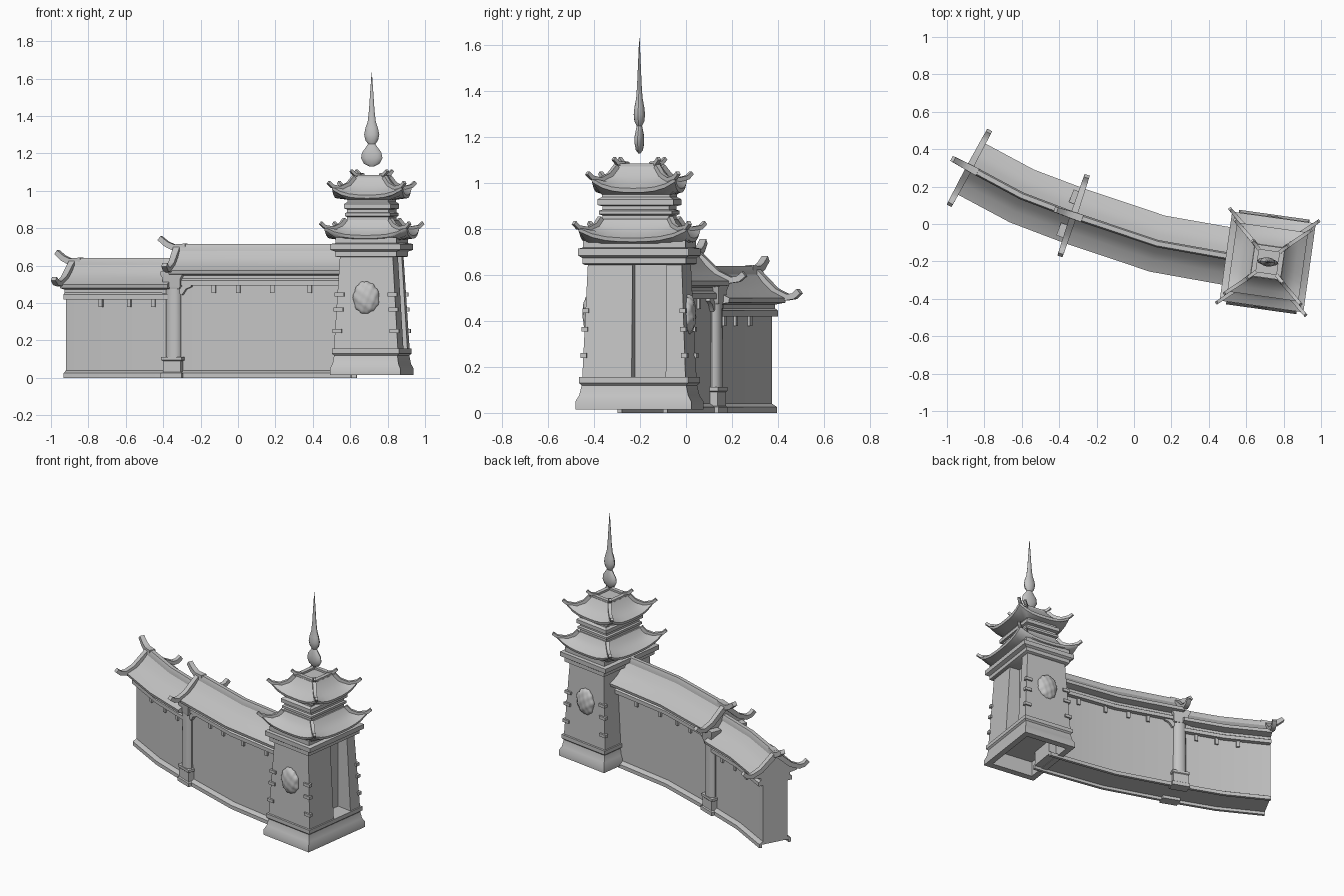
import bpy, bmesh, math
from mathutils import Vector, Matrix

if "Cube" in bpy.data.objects:
    bpy.data.objects.remove(bpy.data.objects["Cube"])

stone = bpy.data.materials.new("plain_grey")
stone.use_nodes = True
GREY = (0.55, 0.55, 0.55, 1)
stone.diffuse_color = GREY
stone.node_tree.nodes["Principled BSDF"].inputs["Base Color"].default_value = GREY

TOWER = Matrix.Translation((0.715, -0.203, 0)) @ Matrix.Rotation(math.radians(-8), 4, "Z")
UP = Vector((0, 0, 1))
made = []


def finish(name, bm, matrix=None):
    bmesh.ops.recalc_face_normals(bm, faces=bm.faces)
    me = bpy.data.meshes.new(name)
    bm.to_mesh(me)
    bm.free()
    if matrix:
        me.transform(matrix)
    me.materials.append(stone)
    ob = bpy.data.objects.new(name, me)
    bpy.context.collection.objects.link(ob)
    made.append(ob)
    return ob


def skin(name, rings, matrix=None):
    """Bridge equal rings of points and cap both ends."""
    bm = bmesh.new()
    loops = [[bm.verts.new(p) for p in ring] for ring in rings]
    n = len(loops[0])
    for a, b in zip(loops, loops[1:]):
        for i in range(n):
            j = (i + 1) % n
            bm.faces.new((a[i], a[j], b[j], b[i]))
    bm.faces.new(loops[0])
    bm.faces.new(loops[-1])
    return finish(name, bm, matrix)


def rect(hx, hy, z, lift=0, n=1):
    """Rectangular ring whose corners may sweep upward."""
    corners = [(-hx, -hy), (hx, -hy), (hx, hy), (-hx, hy)]
    pts = []
    for k in range(4):
        a, b = Vector(corners[k]), Vector(corners[(k + 1) % 4])
        for i in range(n):
            p = a.lerp(b, i / n)
            pts.append((p.x, p.y, z + lift * abs(2 * i / n - 1) ** 3))
    return pts


def oval(rx, ry, z, n=12):
    return [(rx * math.cos(math.tau * i / n), ry * math.sin(math.tau * i / n), z) for i in range(n)]


def box(name, centre, size, matrix=None):
    c = Vector(centre)
    rings = [[c + Vector(p) for p in rect(size[0] / 2, size[1] / 2, s * size[2] / 2)] for s in (-1, 1)]
    return skin(name, rings, matrix)


def rail(name, pts, w, h, matrix=None, taper=1.0):
    """Square beam along a list of points."""
    pts = [Vector(p) for p in pts]
    side = (pts[-1] - pts[0]).cross(UP).normalized()
    rings = []
    for i, p in enumerate(pts):
        t = (pts[min(i + 1, len(pts) - 1)] - pts[max(i - 1, 0)]).normalized()
        k = 1 + (taper - 1) * i / (len(pts) - 1)
        s, u = side * w * k, side.cross(t) * h * k
        rings.append([p + s + u, p - s + u, p - s - u, p + s - u])
    return skin(name, rings, matrix)


# ---------- curved wall ----------
LOW = [Vector(p) for p in ((-0.88, 0.30, 0), (-0.60, 0.15, 0), (-0.323, 0.045, 0))]
HIGH = [LOW[-1]] + [Vector(p) for p in ((0.125, -0.105, 0), (0.49, -0.17, 0), (0.62, -0.19, 0))]


def frame(path, i):
    t = (path[min(i + 1, len(path) - 1)] - path[max(i - 1, 0)]).normalized()
    return t, UP.cross(t)


def sweep(name, path, half, dz=0.0):
    outline = half + [(-s, z) for s, z in reversed(half)]
    return skin(name, [[p + frame(path, i)[1] * s + UP * (z + dz) for s, z in outline]
                       for i, p in enumerate(path)])


def on_path(path, x):
    for a, b in zip(path, path[1:]):
        if a.x <= x <= b.x:
            t = (b - a).normalized()
            p = a.lerp(b, (x - a.x) / (b.x - a.x))
            return Matrix.Translation(p) @ Matrix.Rotation(math.atan2(t.y, t.x), 4, "Z")


sweep("wall_footing", LOW + HIGH[1:], [(0.09, 0.02), (0.09, 0), (0.11, 0), (0.11, 0.025), (0.085, 0.04)])
for tag, path, dz, teeth in (("low", LOW, 0, (-0.69, -0.55, -0.42)),
                             ("high", HIGH, 0.075, (-0.1, 0.03, 0.2, 0.4))):
    sweep(tag + "_wall", path, [(0.085, 0.02), (0.085, 0.43 + dz)])
    sweep(tag + "_cornice", path, [(0.085, 0.42), (0.115, 0.42), (0.115, 0.445), (0.1, 0.455), (0.1, 0.48)], dz)
    sweep(tag + "_roof", path, [(0.09, 0.47), (0.15, 0.48), (0.155, 0.5), (0.09, 0.53), (0.05, 0.565),
                                (0.018, 0.605)], dz)
    sweep(tag + "_ridge", path, [(0.02, 0.58), (0.02, 0.62), (0.012, 0.64)], dz)
    # upswept gable rails and ridge horn at the outer end
    t, n = frame(path, 0)
    for s in (-1, 1):
        rail(tag + "_gable_rail", [path[0] + n * s * d + UP * (z + dz) for d, z in
             ((0, 0.62), (0.05, 0.575), (0.1, 0.53), (0.16, 0.503), (0.195, 0.508), (0.222, 0.53))],
             0.018, 0.016, taper=0.8)
    rail(tag + "_ridge_horn", [path[0] + t * d + UP * (z + dz) for d, z in
         ((0.05, 0.625), (-0.02, 0.622), (-0.06, 0.64), (-0.1, 0.672))], 0.02, 0.018, taper=0.75)
    for x in teeth:
        m = on_path(path, x)
        for s in (-1, 1):
            box(tag + "_wall_bracket", (0, s * 0.088, 0.4 + dz), (0.022, 0.018, 0.045), m)

# ---------- pilasters where the two wall heights meet ----------
joint = on_path(LOW + HIGH[1:], -0.325)
for s in (-1, 1):
    m = joint @ Matrix.Translation((0.015, s * 0.095, 0))
    skin("pilaster_base", [rect(hx, hy, z) for hx, hy, z in
         ((0.06, 0.035, 0), (0.06, 0.035, 0.025), (0.05, 0.028, 0.03), (0.05, 0.028, 0.09),
          (0.058, 0.033, 0.095), (0.058, 0.033, 0.112))], m)
    skin("pilaster_shaft", [oval(0.044, 0.03, 0.1), oval(0.042, 0.028, 0.5)], m)
    skin("pilaster_capital", [rect(hx, hy, z) for hx, hy, z in
         ((0.042, 0.028, 0.475), (0.05, 0.032, 0.49), (0.05, 0.032, 0.53), (0.062, 0.036, 0.55),
          (0.062, 0.036, 0.568))], m)
    for e in (-1, 1):
        rail("pilaster_corbel", [(e * 0.04, 0, 0.45), (e * 0.065, 0, 0.485), (e * 0.1, 0, 0.5)],
             0.012, 0.014, m)


# ---------- tower ----------
def stack(name, levels):
    return skin(name, [rect(*lv) for lv in levels], TOWER)


stack("tower_plinth", [(0.15, 0.21, 0.12), (0.15, 0.21, 0.015), (0.19, 0.255, 0.015), (0.19, 0.255, 0.05),
                       (0.178, 0.24, 0.075), (0.171, 0.23, 0.12), (0.182, 0.24, 0.13), (0.182, 0.24, 0.156)])
shaft = stack("tower_shaft", [(0.173, 0.227, 0.15), (0.142, 0.206, 0.66)])
cutter = box("doorway_cutter", (0.17, 0.065, 0.4), (0.2, 0.15, 0.7), TOWER)
cutter.hide_render = True
cutter.hide_set(True)
made.remove(cutter)
cut = shaft.modifiers.new("doorway", "BOOLEAN")
cut.operation, cut.object = "DIFFERENCE", cutter

stack("tower_cornice", [(0.155, 0.22, 0.645), (0.165, 0.228, 0.65), (0.165, 0.228, 0.675), (0.19, 0.243, 0.685),
                        (0.19, 0.243, 0.715), (0.165, 0.225, 0.72), (0.165, 0.225, 0.75)])
stack("upper_storey", [(0.112, 0.147, 0.82), (0.112, 0.147, 0.86), (0.122, 0.16, 0.865), (0.122, 0.16, 0.88),
                       (0.112, 0.147, 0.885), (0.112, 0.147, 0.9), (0.125, 0.167, 0.905), (0.125, 0.167, 0.93),
                       (0.11, 0.15, 0.94), (0.11, 0.15, 0.97)])


def pagoda_roof(tag, levels, hip):
    skin(tag + "_roof", [rect(*lv, n=8) for lv in levels], TOWER)
    for sx in (-1, 1):
        for sy in (-1, 1):
            rail(tag + "_hip_rail", [(sx * x, sy * y, z) for x, y, z in hip], 0.011, 0.011, TOWER, 0.8)


pagoda_roof("lower", [(0.15, 0.205, 0.735, 0), (0.222, 0.235, 0.745, 0.045), (0.226, 0.24, 0.762, 0.045),
                      (0.18, 0.2, 0.783, 0.015), (0.145, 0.17, 0.812, 0), (0.122, 0.152, 0.845, 0)],
            [(0.122, 0.152, 0.848), (0.145, 0.17, 0.817), (0.18, 0.2, 0.8), (0.222, 0.238, 0.808),
             (0.24, 0.254, 0.828)])
pagoda_roof("upper", [(0.11, 0.15, 0.95, 0), (0.188, 0.182, 0.96, 0.045), (0.192, 0.186, 0.978, 0.045),
                      (0.15, 0.15, 1.0, 0.012), (0.11, 0.115, 1.03, 0), (0.082, 0.088, 1.072, 0)],
            [(0.082, 0.088, 1.074), (0.11, 0.115, 1.035), (0.15, 0.15, 1.015), (0.188, 0.184, 1.025),
             (0.206, 0.2, 1.045)])

# open frame and horns crowning the tower
for s in (-1, 1):
    box("crown_beam", (s * 0.068, 0, 1.075), (0.026, 0.16, 0.02), TOWER)
    box("crown_beam", (0, s * 0.073, 1.075), (0.13, 0.026, 0.02), TOWER)
    for e in (-1, 1):
        rail("crown_horn", [(s * 0.055, e * 0.06, 1.083), (s * 0.08, e * 0.085, 1.088),
                            (s * 0.098, e * 0.1, 1.108)], 0.01, 0.01, TOWER, 0.8)

# flattened spire
skin("spire", [oval(rx, ry, z) for rx, ry, z in
     ((0.012, 0.005, 1.13), (0.042, 0.015, 1.145), (0.058, 0.02, 1.175), (0.052, 0.02, 1.205), (0.03, 0.015, 1.235),
      (0.02, 0.012, 1.25), (0.034, 0.022, 1.27), (0.041, 0.025, 1.3), (0.034, 0.021, 1.335), (0.022, 0.014, 1.37),
      (0.015, 0.01, 1.43), (0.009, 0.006, 1.52), (0.001, 0.001, 1.632))], TOWER)

# carved medallions and edge clamps on the front and back of the shaft
for s in (-1, 1):
    bm = bmesh.new()
    bmesh.ops.create_icosphere(bm, subdivisions=4, radius=1)
    for v in bm.verts:
        x, y, z = v.co
        bump = 1 + 0.07 * math.sin(9 * x + 2 * z) * math.cos(8 * z - 3 * x)
        v.co = Vector((x * 0.07, y * 0.032, z * 0.086)) * bump
    finish("medallion", bm, TOWER @ Matrix.Translation((0, s * 0.216, 0.43)))
    for e in (-1, 1):
        for z in (0.25, 0.365, 0.445):
            k = (z - 0.15) / 0.51
            hx, hy = 0.173 - 0.031 * k, 0.227 - 0.021 * k
            box("edge_clamp", (e * (hx - 0.012), s * (hy - 0.002), z), (0.05, 0.026, 0.02), TOWER)

# smooth curved surfaces, keep edges crisp
bpy.ops.object.select_all(action="DESELECT")
for ob in made:
    ob.select_set(True)
bpy.context.view_layer.objects.active = made[0]
bpy.ops.object.shade_smooth_by_angle(angle=math.radians(35))
